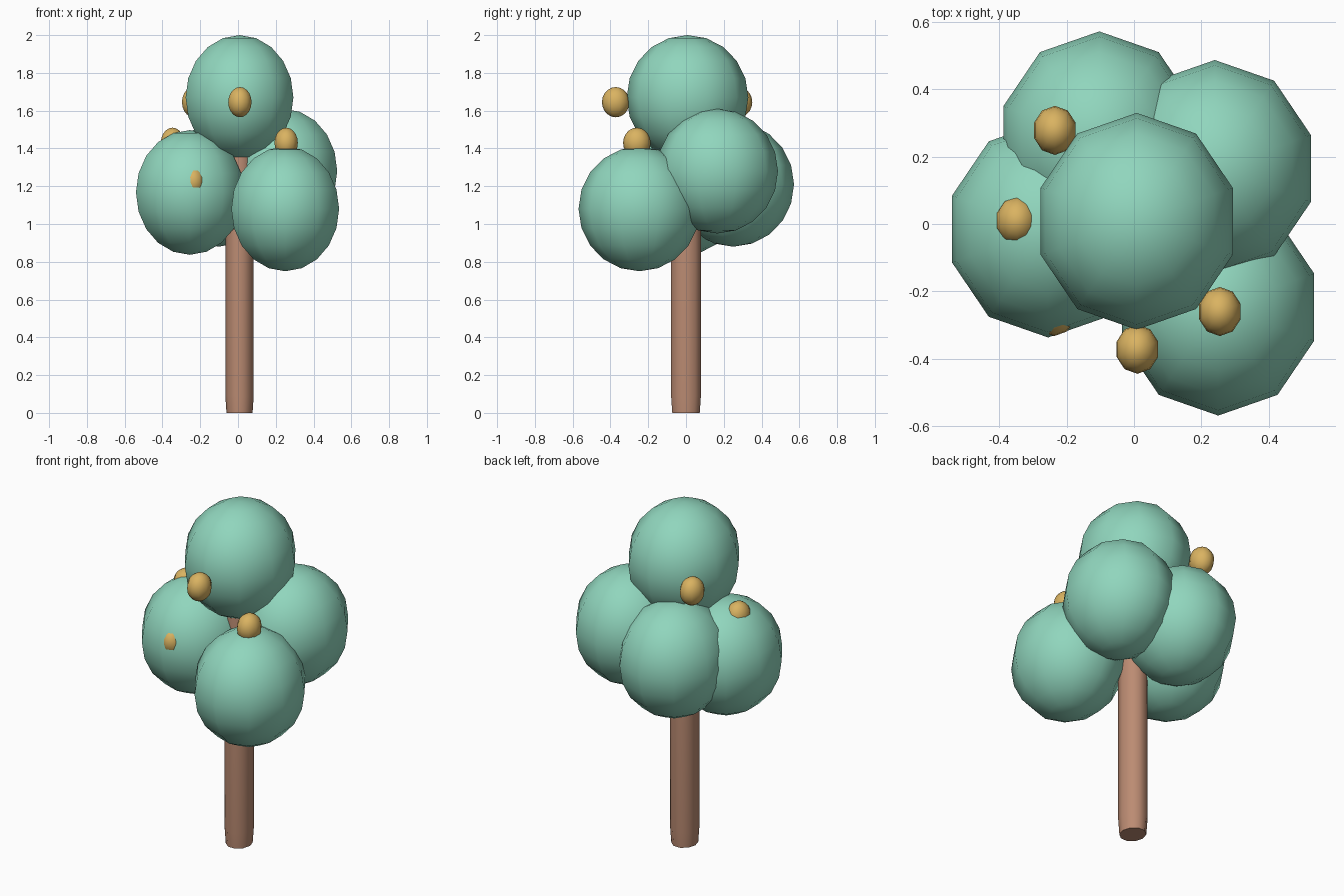
import bpy

if "Cube" in bpy.data.objects:
    bpy.data.objects.remove(bpy.data.objects["Cube"])

def material(name, rgb):
    m = bpy.data.materials.new(name)
    m.diffuse_color = (*rgb, 1)
    m.use_nodes = True
    m.node_tree.nodes["Principled BSDF"].inputs["Base Color"].default_value = m.diffuse_color
    return m

leaf = material("leaf green", (0.28, 0.67, 0.51))
bark = material("bark brown", (0.50, 0.26, 0.17))
gold = material("fruit gold", (0.70, 0.45, 0.12))


def ball(name, centre, radii, mat):
    # low-poly ball with ten sides, smooth shaded
    bpy.ops.mesh.primitive_uv_sphere_add(segments=10, ring_count=10, location=centre)
    ob = bpy.context.object
    ob.name = name
    ob.scale = radii
    ob.data.materials.append(mat)
    bpy.ops.object.shade_smooth()


# Foliage clumps
clumps = {
    "foliage_top": (0.008, 0.008, 1.67),
    "foliage_left": (-0.255, -0.015, 1.167),
    "foliage_front_right": (0.25, -0.247, 1.08),
    "foliage_back_right": (0.24, 0.165, 1.28),
    "foliage_back": (-0.103, 0.25, 1.21),
}
for name, c in clumps.items():
    ball(name, c, (0.30, 0.322, 0.33), leaf)

# Fruits
fruits = {
    "fruit_front": (0.01, -0.372, 1.645),
    "fruit_back": (-0.235, 0.278, 1.645),
    "fruit_right": (0.255, -0.26, 1.43),
    "fruit_left": (-0.347, 0.01, 1.43),
    "fruit_front_left": (-0.237, -0.26, 1.224),
}
for name, c in fruits.items():
    ball(name, c, (0.065, 0.073, 0.08), gold)

# Trunk: ten-sided, slightly narrower at both ends
profile = [(0, 0.92), (0.09, 1.0), (1.3, 1.0), (1.4, 0.92)]
bpy.ops.mesh.primitive_cylinder_add(vertices=10, radius=1, depth=1)
trunk = bpy.context.object
trunk.name = "trunk"
import bmesh
from math import cos, sin, pi
bm = bmesh.new()
rings = [[bm.verts.new((0.008 + 0.075 * s * cos(i * pi / 5), 0.083 * s * sin(i * pi / 5), z))
          for i in range(10)] for z, s in profile]
for a, b in zip(rings, rings[1:]):
    for i in range(10):
        j = (i + 1) % 10
        bm.faces.new((a[i], a[j], b[j], b[i]))
bm.faces.new(rings[0][::-1])
bm.faces.new(rings[-1])
bm.to_mesh(trunk.data)
bm.free()
trunk.data.materials.append(bark)
bpy.ops.object.shade_smooth_by_angle(angle=0.7)
